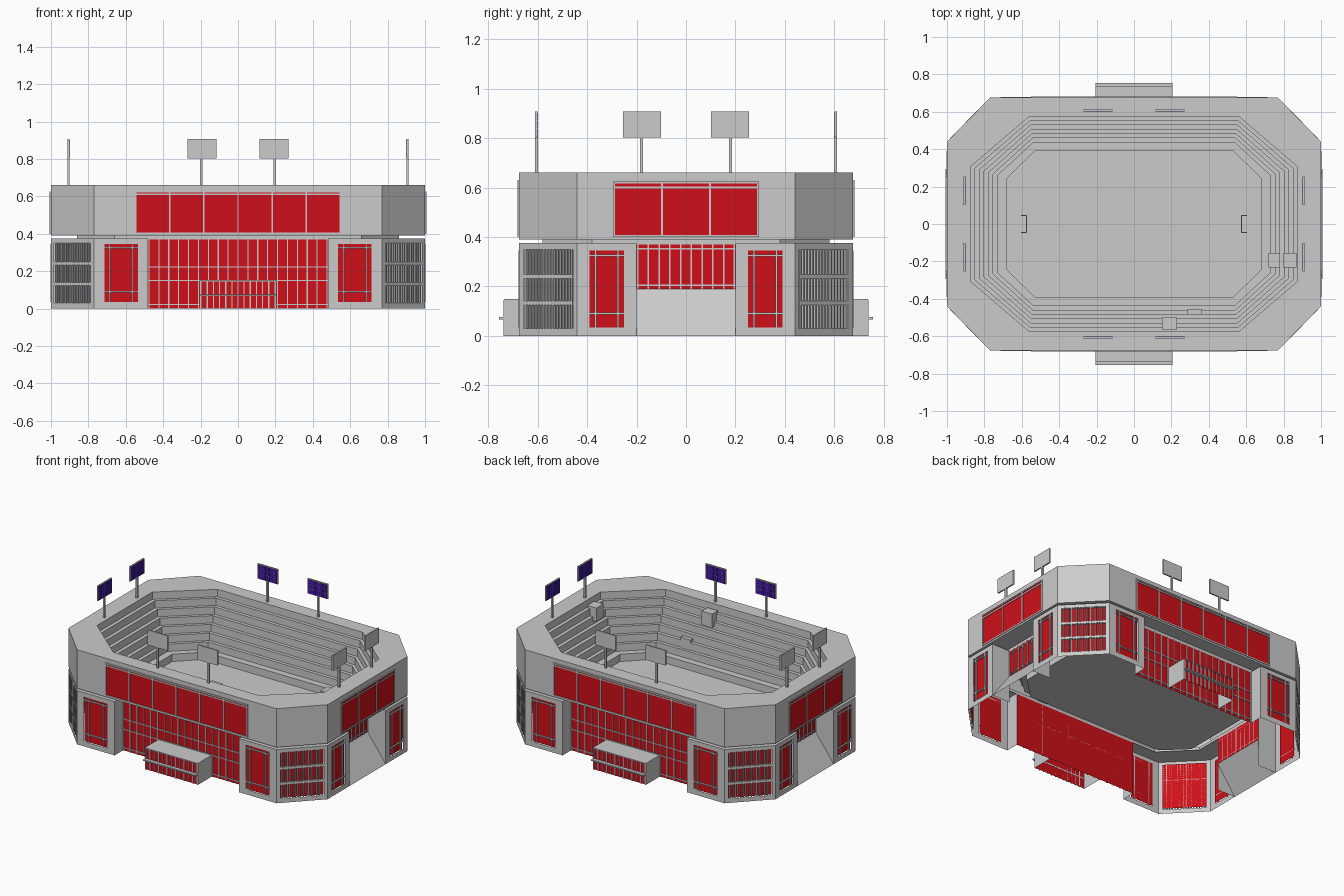
import bpy
from mathutils import Vector

if "Cube" in bpy.data.objects:
    bpy.data.objects.remove(bpy.data.objects["Cube"])


def material(name, rgb):
    m = bpy.data.materials.new(name)
    m.diffuse_color = (*rgb, 1)
    m.use_nodes = True
    m.node_tree.nodes["Principled BSDF"].inputs["Base Color"].default_value = m.diffuse_color
    return m


RED = material("red_glass", (0.62, 0.005, 0.01))
BLUE = material("lamp_blue", (0.06, 0.01, 0.4))


def make(name, verts, faces, mirror="", mat=None):
    me = bpy.data.meshes.new(name)
    me.from_pydata([tuple(v) for v in verts], [], faces)
    ob = bpy.data.objects.new(name, me)
    bpy.context.collection.objects.link(ob)
    if mat:
        me.materials.append(mat)
    if mirror:
        mod = ob.modifiers.new("mirror", 'MIRROR')
        mod.use_axis = ("x" in mirror, "y" in mirror, False)
        mod.use_mirror_merge = False
    return ob


def box_geo(lo, hi, verts, faces, place=Vector):
    i = len(verts)
    verts += [place((x, y, z)) for z in (lo[2], hi[2])
              for x, y in ((lo[0], lo[1]), (hi[0], lo[1]), (hi[0], hi[1]), (lo[0], hi[1]))]
    faces += [tuple(i + k for k in f) for f in ((3, 2, 1, 0), (4, 5, 6, 7), (0, 1, 5, 4),
                                                (1, 2, 6, 5), (2, 3, 7, 6), (3, 0, 4, 7))]


def boxes(name, spans, mirror="", mat=None):
    v, f = [], []
    for lo, hi in spans:
        box_geo(lo, hi, v, f)
    return make(name, v, f, mirror, mat)


def facade(name, a, b, z0, z1, win, cols, rows, mirror, depth=-0.006, bar=0.004, wall=True, out=0.003):
    """Wall from a to b with a window (u0, u1, z0, z1), cols/rows are bar positions."""
    a, b = Vector((*a, 0)), Vector((*b, 0))
    u = (b - a).normalized()
    n = Vector((u.y, -u.x, 0))
    L = (b - a).length
    w0, w1, h0, h1 = win
    place = lambda p: a + u * p[0] - n * p[1] + Vector((0, 0, p[2]))
    if wall:
        v, f = [], []
        for p0, p1, q0, q1 in ((0, L, z0, h0), (0, L, h1, z1), (0, w0, h0, h1), (w1, L, h0, h1)):
            if p1 - p0 > 1e-4 and q1 - q0 > 1e-4:
                f.append(tuple(range(len(v), len(v) + 4)))
                v += [place(p) for p in ((p0, 0, q0), (p1, 0, q0), (p1, 0, q1), (p0, 0, q1))]
        if f:
            make(name + "_wall", v, f, mirror)
    make(name + "_glass", [place((p, -depth, q)) for p, q in ((w0, h0), (w1, h0), (w1, h1), (w0, h1))],
         [(0, 1, 2, 3)], mirror, RED)
    v, f = [], []
    for c in cols:
        box_geo((c - bar, -out, h0), (c + bar, -depth, h1), v, f, place)
    for r in rows:
        box_geo((w0, -out, r - bar), (w1, -depth, r + bar), v, f, place)
    make(name + "_bars", v, f, mirror)


def spread(lo, hi, n):
    return [lo + (hi - lo) * i / n for i in range(n + 1)]


def octagon(hx, hy, cx, cy, z):
    return [(cx, -hy, z), (hx, -cy, z), (hx, cy, z), (cx, hy, z),
            (-cx, hy, z), (-hx, cy, z), (-hx, -cy, z), (-cx, -hy, z)]


# Upper bowl: outer ring, rim, stepped stands and pitch in one skin
PITCH, TOP, STEPS = 0.25, 0.66, 8
core, outer = (0.86, 0.58, 0.66, 0.38), (1, 0.675, 0.77, 0.44)
rim, inner = (0.875, 0.575, 0.56, 0.305), (0.68, 0.39, 0.53, 0.245)
loops = [octagon(*core, 0.37), octagon(*core, 0.39), octagon(*outer, 0.39), octagon(*outer, TOP),
         octagon(*rim, TOP)]
for k in range(STEPS):
    zt = TOP - (TOP - PITCH) * (k + 1) / STEPS
    for t in (k / STEPS, (k + 1) / STEPS):
        if t < 1:
            loops.append(octagon(*[p + (q - p) * t for p, q in zip(rim, inner)], zt))
loops[-1] = octagon(*inner, PITCH + (TOP - PITCH) / STEPS)
loops.append(octagon(*inner, PITCH))
verts = [p for lp in loops for p in lp]
faces = [(r * 8 + i, r * 8 + (i + 1) % 8, r * 8 + 8 + (i + 1) % 8, r * 8 + 8 + i)
         for r in range(len(loops) - 1) for i in range(8)]
faces.append(tuple(range(len(verts) - 8, len(verts))))
make("bowl_and_pitch", verts, faces)

# Upper ring windows
facade("upper_front", (-0.55, -0.675), (0.55, -0.675), 0.39, 0.66, (0, 1.1, 0.4, 0.63),
       spread(0.004, 1.096, 6), (0.404, 0.612, 0.626), "y", depth=0.002, wall=False, out=0.007)
facade("upper_side", (1, -0.295), (1, 0.295), 0.39, 0.66, (0, 0.59, 0.4, 0.625),
       spread(0.004, 0.586, 3), (0.404, 0.6, 0.621), "x", depth=0.002, wall=False, out=0.007)

# Lower corner blocks
H = 0.375
facade("corner_front", (0.48, -0.675), (0.77, -0.675), 0, H, (0.055, 0.235, 0.035, 0.345),
       (0.085, 0.205), (0.09, 0.325), "xy")
facade("corner_side", (1, -0.44), (1, -0.2), 0, H, (0.05, 0.19, 0.035, 0.345),
       (0.075, 0.165), (0.09, 0.325), "xy")
facade("corner_diagonal", (0.77, -0.675), (1, -0.44), 0, H, (0.025, 0.304, 0.03, 0.35),
       spread(0.035, 0.294, 15), (), "xy", depth=-0.012, bar=0.0035, out=-0.001)
facade("corner_diagonal_beams", (0.77, -0.675), (1, -0.44), 0, H, (0.025, 0.304, 0.03, 0.35),
       (), (0.133, 0.24), "xy", depth=-0.012, bar=0.008, wall=False, out=0.001)
plan = [(0.48, -0.675), (0.77, -0.675), (1, -0.44), (1, -0.2),
        (0.86, -0.2), (0.86, -0.38), (0.66, -0.58), (0.48, -0.58)]
v = [(x, y, H) for x, y in plan]
v += [(x, y, 0) for x, y in (plan[0], plan[7], plan[3], plan[4])]
make("corner_top_and_returns", v, [tuple(range(8)), (8, 0, 7, 9), (10, 11, 4, 3)], "xy")

# Recessed long glass walls
facade("main_front", (-0.48, -0.58), (0.48, -0.58), 0, 0.37, (0, 0.96, 0, 0.37),
       spread(0.004, 0.956, 18), (0.022, 0.15, 0.222), "y", depth=0, bar=0.003, wall=False, out=0.006)

# Recessed end windows above sloping ramps
facade("main_side", (0.86, -0.2), (0.86, 0.2), 0.19, 0.37, (0, 0.4, 0.19, 0.37),
       spread(0.004, 0.396, 9), (0.205, 0.352), "x", depth=0, bar=0.003, wall=False, out=0.006)
make("end_ramp", [(1, -0.2, 0), (1, 0.2, 0), (0.86, 0.2, 0.19), (0.86, -0.2, 0.19)], [(0, 1, 2, 3)], "x")

# Entrance porches: shell, glass front and projecting canopy
make("porch_shell", [(-0.205, -0.735, 0), (-0.205, -0.58, 0), (-0.205, -0.58, 0.15), (-0.205, -0.735, 0.15),
                     (0.205, -0.735, 0), (0.205, -0.58, 0), (0.205, -0.58, 0.15), (0.205, -0.735, 0.15)],
     [(0, 3, 2, 1), (4, 5, 6, 7), (3, 7, 6, 2)], "y")
facade("porch", (-0.205, -0.735), (0.205, -0.735), 0, 0.15, (0.005, 0.405, 0, 0.145),
       spread(0.008, 0.402, 12), (), "y", depth=-0.004, bar=0.003, out=0.002)
boxes("porch_canopy", [((-0.205, -0.755, 0.067), (0.205, -0.73, 0.076))], "y")

# Floodlights: poles, panels and lamps on the inward faces
poles, panels, lamps = [], [], []
poles += [((0.19, -0.611, 0.655), (0.202, -0.599, 0.81)), ((0.9, -0.186, 0.655), (0.912, -0.174, 0.81))]
panels += [((0.115, -0.611, 0.803), (0.27, -0.601, 0.907)), ((0.902, -0.255, 0.803), (0.912, -0.102, 0.907))]
for i in range(5):
    for j in range(3):
        c, z = 0.12 + i * 0.0295, 0.808 + j * 0.0325
        lamps.append(((c, -0.602, z), (c + 0.027, -0.598, z + 0.029)))
        c -= 0.0135
        lamps.append(((0.899, -c - 0.027, z), (0.903, -c, z + 0.029)))
boxes("floodlight_pole", poles, "xy")
boxes("floodlight_panel", panels, "xy")
boxes("floodlight_lamps", lamps, "xy", BLUE)

# Goals
r = 0.003
boxes("goal", [((0.572, -0.048, PITCH), (0.578, -0.042, PITCH + 0.045)),
               ((0.572, -0.048, PITCH + 0.04), (0.578, 0.048, PITCH + 0.046)),
               ((0.572, 0.042, PITCH), (0.578, 0.048, PITCH + 0.045)),
               ((0.578, -0.047, PITCH + 0.041), (0.605, -0.043, PITCH + 0.045)),
               ((0.578, 0.043, PITCH + 0.041), (0.605, 0.047, PITCH + 0.045))], "x")

# Booths set into the stands
boxes("stand_booth", [((0.15, -0.565, 0.53), (0.23, -0.5, 0.625)), ((0.8, -0.232, 0.53), (0.87, -0.155, 0.625)),
                      ((0.285, -0.52, 0.34), (0.36, -0.455, 0.425)), ((0.72, -0.232, 0.34), (0.79, -0.155, 0.425))])
